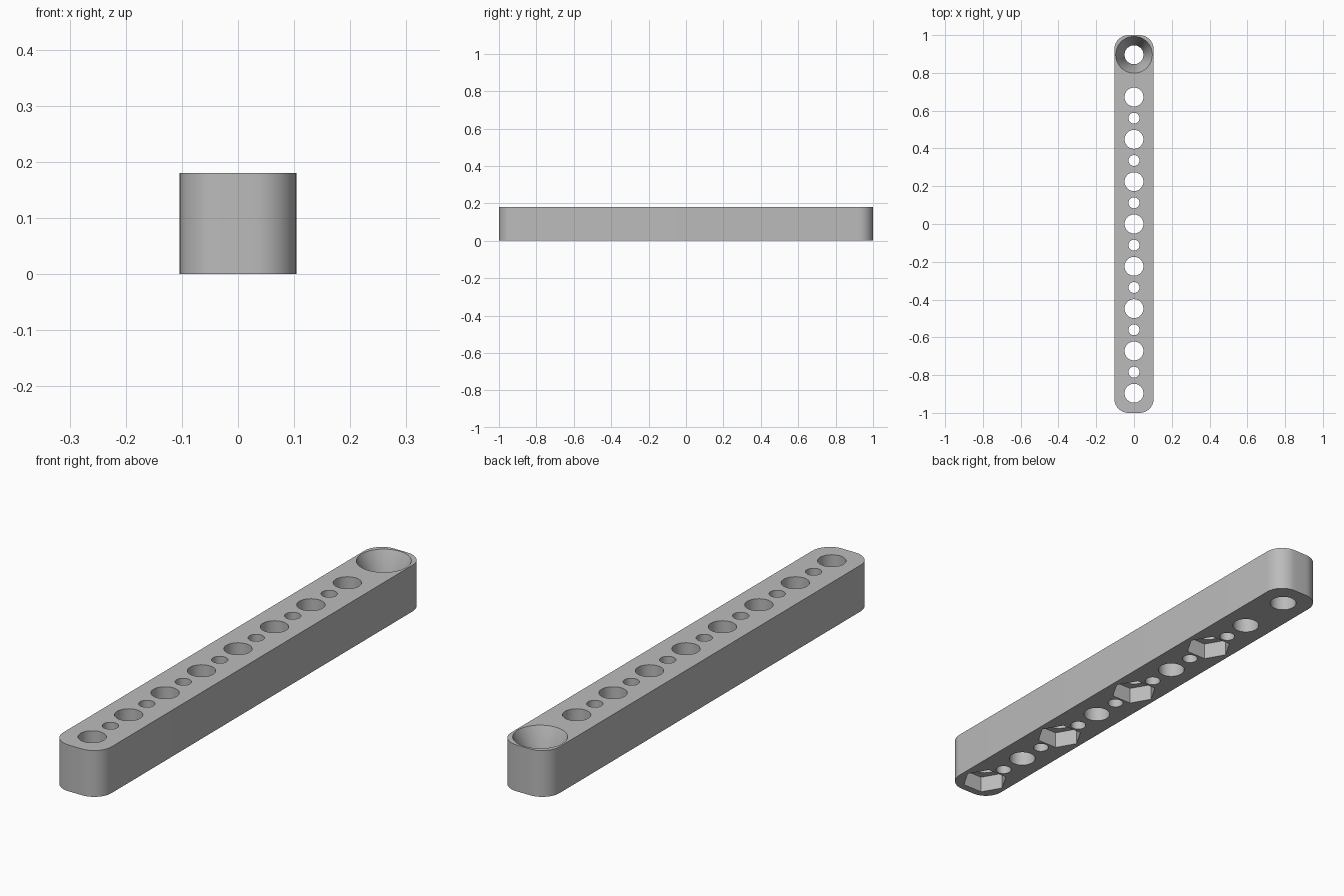
import bpy, bmesh, math
from mathutils import Matrix

cube = bpy.data.objects.get("Cube")
if cube:
    bpy.data.objects.remove(cube, do_unlink=True)

HALF_W, HEIGHT, CORNER = 0.104, 0.18, 0.075
END = 1 - HALF_W            # centre of the outermost holes
PITCH = END / 4             # nine large holes along the bar

grey = bpy.data.materials.new("plain_grey")
grey.use_nodes = True
grey.diffuse_color = (0.5, 0.5, 0.5, 1)
grey.node_tree.nodes["Principled BSDF"].inputs["Base Color"].default_value = (0.5, 0.5, 0.5, 1)


def make_object(name, bm):
    bmesh.ops.recalc_face_normals(bm, faces=bm.faces)
    mesh = bpy.data.meshes.new(name)
    bm.to_mesh(mesh)
    bm.free()
    mesh.materials.append(grey)
    obj = bpy.data.objects.new(name, mesh)
    bpy.context.collection.objects.link(obj)
    return obj


def cutter(name, y, z0, z1, r0, r1, sides):
    """Upright cylinder, prism or cone from z0 to z1, with a corner on the x axis."""
    bm = bmesh.new()
    rings = []
    for z, r in ((z0, r0), (z1, r1)):
        angles = [math.tau * i / sides for i in range(sides)]
        rings.append([bm.verts.new((r * math.cos(a), y + r * math.sin(a), z)) for a in angles])
    bm.faces.new(rings[0])
    bm.faces.new(rings[1])
    for i in range(sides):
        j = (i + 1) % sides
        bm.faces.new((rings[0][i], rings[0][j], rings[1][j], rings[1][i]))
    obj = make_object(name, bm)
    obj.hide_render = True
    return obj


# Bar with rounded upright corners
bm = bmesh.new()
bmesh.ops.create_cube(bm, size=1, matrix=Matrix.Translation((0, 0, HEIGHT / 2))
                      @ Matrix.Diagonal((2 * HALF_W, 2, HEIGHT, 1)))
upright = [e for e in bm.edges if abs(e.verts[0].co.z - e.verts[1].co.z) > 0.1]
bmesh.ops.bevel(bm, geom=upright, offset=CORNER, segments=10, profile=0.5, affect='EDGES')
bar = make_object("drilled_bar", bm)

cutters = []
for i in range(9):
    y = -END + i * PITCH
    # Large through holes
    cutters.append(cutter("large_hole", y, -0.1, HEIGHT + 0.1, 0.05, 0.05, 48))
    # Hexagonal nut pockets underneath every second hole
    if i % 2 == 0 and i < 8:
        cutters.append(cutter("nut_pocket", y, -0.1, 0.065, 0.086, 0.086, 6))
    # Small through holes halfway between
    if i < 7:
        cutters.append(cutter("small_hole", y + PITCH / 2, -0.1, HEIGHT + 0.1, 0.029, 0.029, 32))

# Conical countersink at the back end, carried slightly past the top surface
depth, rim, bore, over = 0.11, 0.097, 0.05, 0.01
slope = (rim - bore) / depth
cutters.append(cutter("countersink", END, HEIGHT - depth, HEIGHT + over,
                      bore, rim + slope * over, 48))

# Cut everything out of the bar
bpy.ops.object.select_all(action='DESELECT')
bpy.context.view_layer.objects.active = bar
bar.select_set(True)
for c in cutters:
    mod = bar.modifiers.new(c.name, 'BOOLEAN')
    mod.operation = 'DIFFERENCE'
    mod.solver = 'EXACT'
    mod.object = c
    bpy.ops.object.modifier_apply(modifier=mod.name)
for c in cutters:
    bpy.data.objects.remove(c, do_unlink=True)

bpy.ops.object.shade_smooth_by_angle(angle=math.radians(30))
